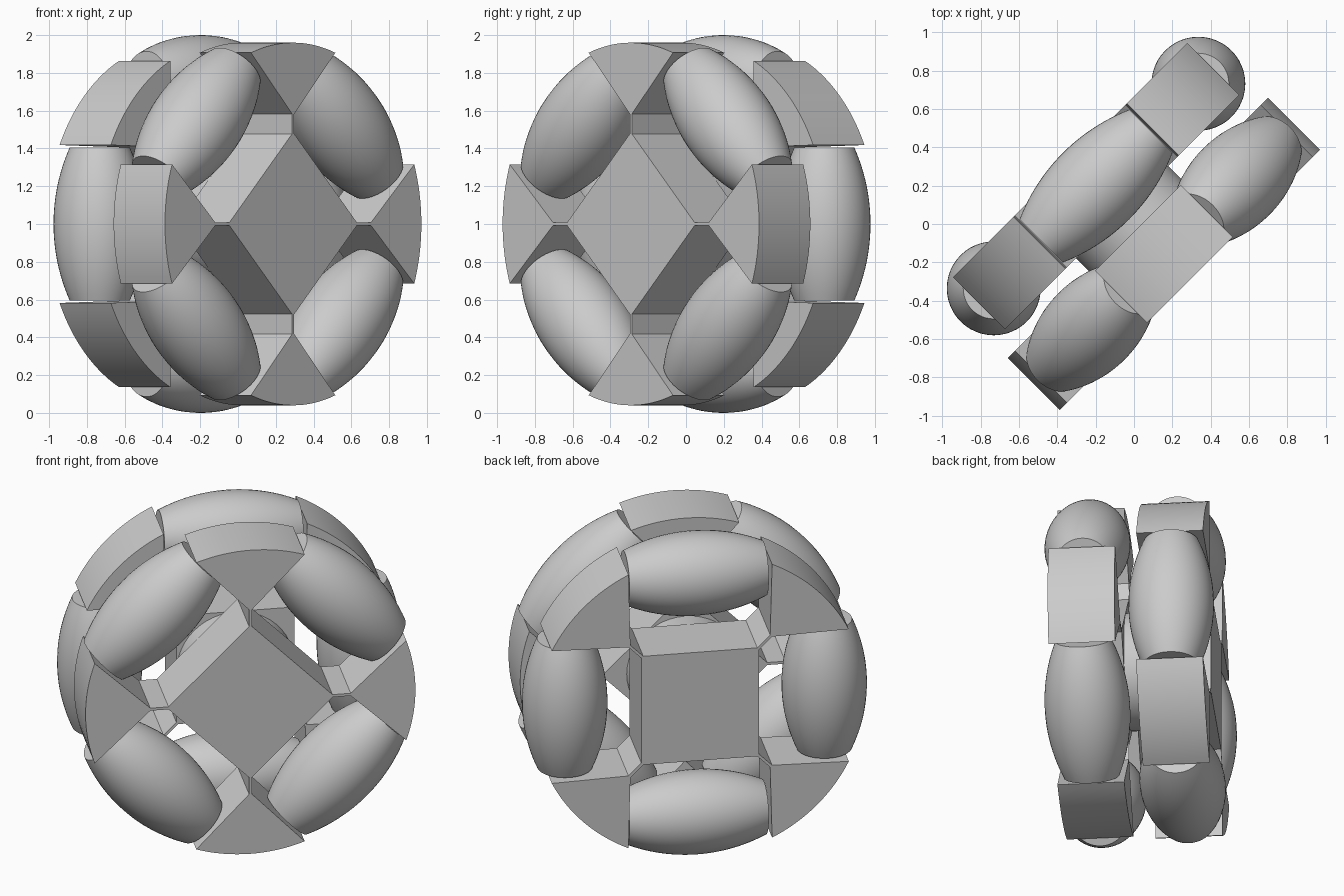
import bpy, bmesh, math
from mathutils import Matrix, Vector

cube = bpy.data.objects.get("Cube")
if cube:
    bpy.data.objects.remove(cube, do_unlink=True)

# Main dimensions
PLATE_R = 0.96        # rim of the plates
SLOT = 0.418          # half width of a roller slot
HUB = 0.343           # half side of the square hub
NECK = 0.008          # half width of the thin arms
THICK = 0.384
ROLLER_HALF = 0.405
ROLLER_AXIS = 0.755   # distance of roller axes from the wheel axis
RIM = 1.0             # rolling radius

# Wheel frame: x across, y up, z along the wheel axis
s = math.sqrt(0.5)
FRAME = Matrix(((s, 0, s, 0), (s, 0, -s, 0), (0, 1, 0, 1), (0, 0, 0, 1)))

grey = bpy.data.materials.new("Plain Grey")
grey.use_nodes = True
colour = (0.6, 0.6, 0.6, 1)
grey.diffuse_color = colour
grey.node_tree.nodes["Principled BSDF"].inputs["Base Color"].default_value = colour


def finish(bm, name, matrix):
    bmesh.ops.recalc_face_normals(bm, faces=bm.faces)
    mesh = bpy.data.meshes.new(name)
    bm.to_mesh(mesh)
    bm.free()
    mesh.materials.append(grey)
    ob = bpy.data.objects.new(name, mesh)
    bpy.context.collection.objects.link(ob)
    ob.matrix_world = FRAME @ matrix
    bpy.ops.object.select_all(action='DESELECT')
    ob.select_set(True)
    bpy.context.view_layer.objects.active = ob
    bpy.ops.object.shade_smooth_by_angle(angle=math.radians(25))
    return ob


def plate(name, matrix):
    """Disc with four roller slots: square hub, thin arms and rim wedges."""
    root2 = math.sqrt(2)
    corner = HUB * root2 - NECK
    neck = SLOT * root2 - NECK
    half = math.pi / 4 - math.asin(SLOT / PLATE_R)
    steps = 16
    arm = [(corner, -NECK), (neck, -NECK)]
    for i in range(steps + 1):
        a = half * (2 * i / steps - 1)
        arm.append((PLATE_R * math.cos(a), PLATE_R * math.sin(a)))
    arm += [(neck, NECK), (corner, NECK)]
    bm = bmesh.new()
    verts = []
    for k in range(4):
        turn = Matrix.Rotation(k * math.pi / 2, 3, 'Z')
        verts += [bm.verts.new(turn @ Vector((x, y, -THICK / 2))) for x, y in arm]
    face = bm.faces.new(verts)
    out = bmesh.ops.extrude_face_region(bm, geom=[face])
    top = [v for v in out["geom"] if isinstance(v, bmesh.types.BMVert)]
    bmesh.ops.translate(bm, verts=top, vec=(0, 0, THICK))
    finish(bm, name, matrix)


def roller(name, matrix):
    """Barrel whose side follows the rolling circle, lying along local y."""
    bm = bmesh.new()
    steps = 24
    profile = [(0, -ROLLER_HALF)]
    for i in range(steps + 1):
        t = ROLLER_HALF * (2 * i / steps - 1)
        profile.append((math.sqrt(RIM * RIM - t * t) - ROLLER_AXIS, t))
    profile.append((0, ROLLER_HALF))
    verts = [bm.verts.new((r, t, 0)) for r, t in profile]
    edges = [bm.edges.new(pair) for pair in zip(verts, verts[1:])]
    bmesh.ops.spin(bm, geom=verts + edges, cent=(0, 0, 0), axis=(0, 1, 0),
                   angle=2 * math.pi, steps=48, use_duplicate=False)
    bmesh.ops.remove_doubles(bm, verts=bm.verts, dist=0.0001)
    finish(bm, name, matrix)


# Two plates, turned an eighth of a circle from each other
for side, depth, turn in (("front", 0.221, 0), ("back", -0.28, math.pi / 4)):
    base = Matrix.Translation((0, 0, depth)) @ Matrix.Rotation(turn, 4, 'Z')
    plate(side + "_plate", base)
    for k in range(4):
        place = Matrix.Rotation(math.pi / 4 + k * math.pi / 2, 4, 'Z')
        out = Matrix.Translation((ROLLER_AXIS, 0, 0))
        roller(f"{side}_roller_{k + 1}", base @ place @ out)

# Spacer joining the plates
bm = bmesh.new()
bmesh.ops.create_cone(bm, cap_ends=True, segments=48, radius1=0.34, radius2=0.34, depth=0.16)
finish(bm, "hub_spacer", Matrix.Translation((0, 0, -0.03)))
